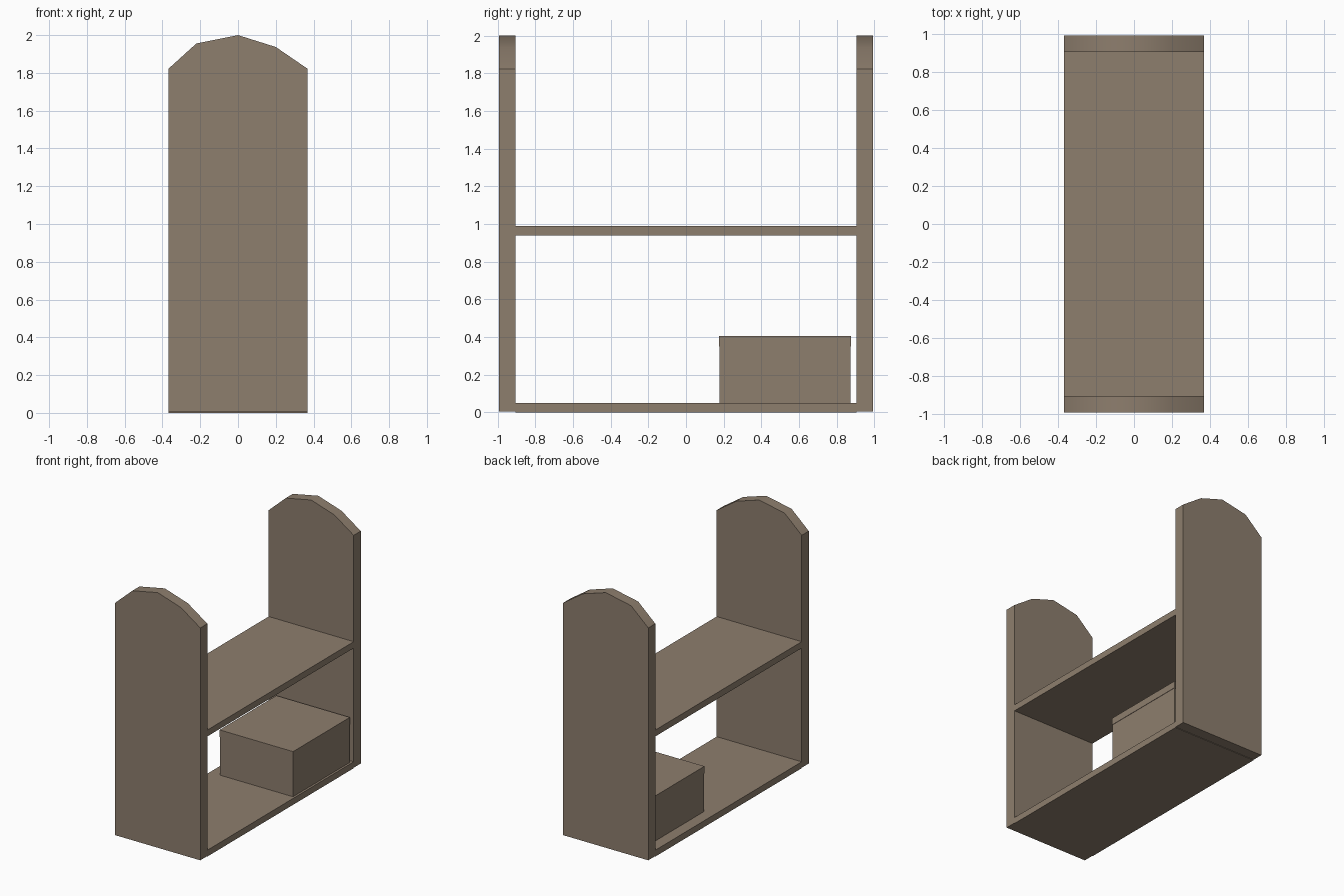
import bpy, bmesh, math

if "Cube" in bpy.data.objects:
    bpy.data.objects.remove(bpy.data.objects["Cube"])


def box(name, x, y, z):
    """Box from (min, max) ranges on each axis."""
    bm = bmesh.new()
    bmesh.ops.create_cube(bm, size=1)
    for v in bm.verts:
        for i, (lo, hi) in enumerate((x, y, z)):
            v.co[i] = lo if v.co[i] < 0 else hi
    return finish(name, bm)


def finish(name, bm):
    bmesh.ops.recalc_face_normals(bm, faces=bm.faces)
    mesh = bpy.data.meshes.new(name)
    bm.to_mesh(mesh)
    bm.free()
    obj = bpy.data.objects.new(name, mesh)
    bpy.context.collection.objects.link(obj)
    # wood colour
    mesh.materials.append(wood)
    return obj


def end_panel(name, y0, y1):
    """Arched profile in XZ, extruded along y."""
    bm = bmesh.new()
    face = bm.faces.new([bm.verts.new((x, y0, z)) for x, z in PROFILE])
    ext = bmesh.ops.extrude_face_region(bm, geom=[face], use_keep_orig=True)
    for g in ext["geom"]:
        if isinstance(g, bmesh.types.BMVert):
            g.co.y = y1
    obj = finish(name, bm)
    bpy.context.view_layer.objects.active = obj
    obj.select_set(True)
    bpy.ops.object.shade_smooth_by_angle(angle=math.radians(35))
    obj.select_set(False)


wood = bpy.data.materials.new("wood")
wood.diffuse_color = (0.27, 0.21, 0.155, 1)
wood.use_nodes = True
wood.node_tree.nodes["Principled BSDF"].inputs["Base Color"].default_value = wood.diffuse_color

W = 0.368
PROFILE = [(-W, 0.004), (W, 0.004), (W, 1.822), (0.2, 1.937),
           (0, 2.0), (-0.22, 1.956), (-W, 1.822)]

# Upright end panels
end_panel("front_end_panel", -0.992, -0.905)
end_panel("back_end_panel", 0.905, 0.992)

# Shelves
for name, z0, z1 in (("bottom_shelf", 0, 0.05), ("middle_shelf", 0.94, 0.99)):
    box(name, (-W, W), (-0.905, 0.905), (z0, z1))

# Storage box with lid, standing on the bottom shelf
box("storage_box", (-0.279, 0.351), (0.178, 0.874), (0.05, 0.35))
box("storage_box_lid", (-0.282, 0.354), (0.175, 0.877), (0.35, 0.405))
